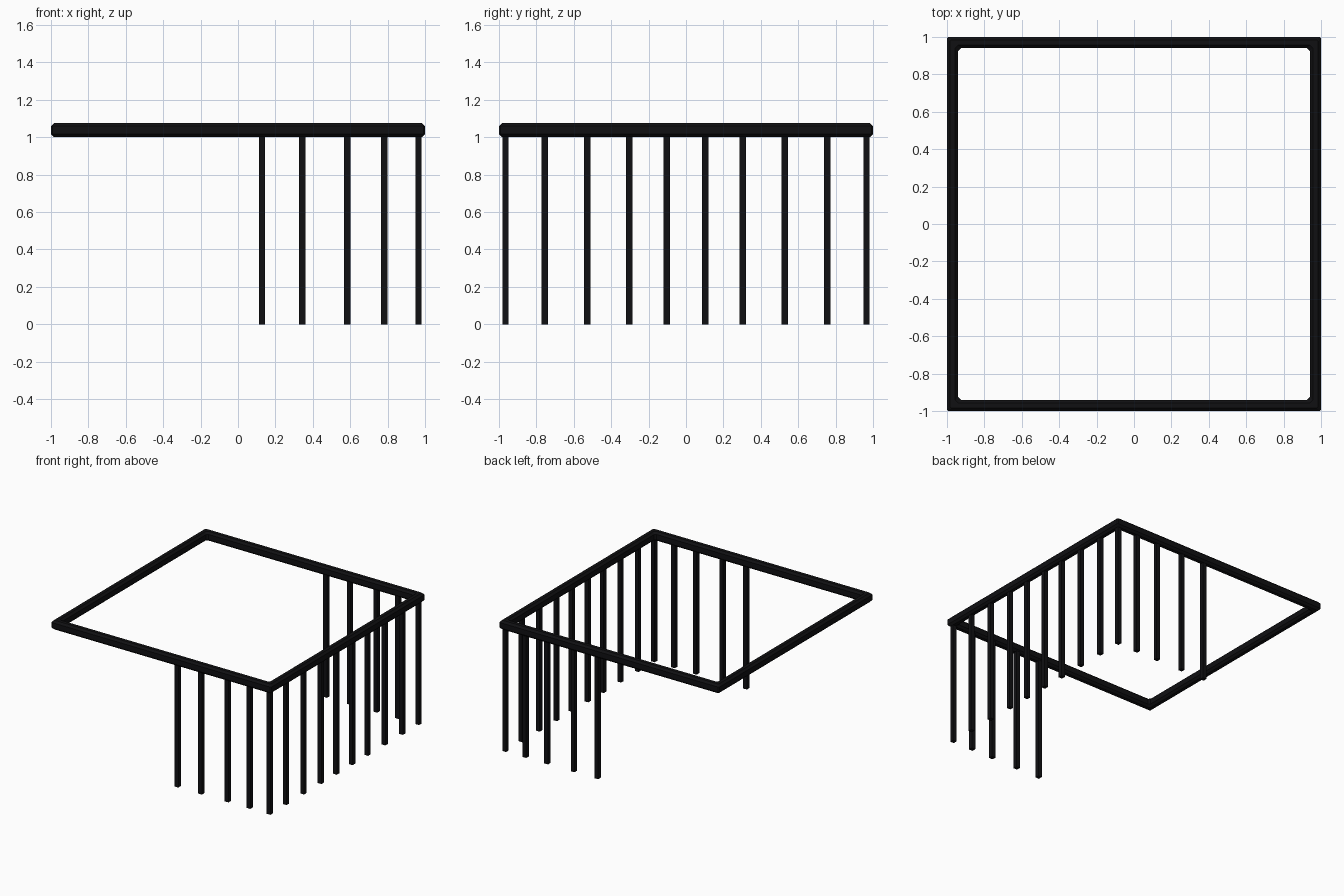
import bpy, bmesh

if "Cube" in bpy.data.objects:
    bpy.data.objects.remove(bpy.data.objects["Cube"])

black = bpy.data.materials.new("black_paint")
black.diffuse_color = (0.005, 0.005, 0.006, 1)
black.use_nodes = True
black.node_tree.nodes["Principled BSDF"].inputs["Base Color"].default_value = black.diffuse_color


def finish(name, bm):
    bmesh.ops.recalc_face_normals(bm, faces=bm.faces)
    me = bpy.data.meshes.new(name)
    bm.to_mesh(me)
    bm.free()
    me.materials.append(black)
    ob = bpy.data.objects.new(name, me)
    bpy.context.collection.objects.link(ob)
    return ob


# Top rail: bevelled section (half-width, height) swept round a square with clipped corners
section = [(1.0, 1.016), (1.0, 1.059), (0.984, 1.075), (0.956, 1.075),
           (0.94, 1.059), (0.94, 1.016), (0.956, 1.0), (0.984, 1.0)]


def clipped_square(h):
    c = 0.008 if h > 0.97 else 0.015
    k = h - c
    return [(h, -k), (h, k), (k, h), (-k, h), (-h, k), (-h, -k), (-k, -h), (k, -h)]


bm = bmesh.new()
loops = [[bm.verts.new((x, y, z)) for x, y in clipped_square(h)] for h, z in section]
for i in range(8):
    a, b = loops[i], loops[(i + 1) % 8]
    for j in range(8):
        k = (j + 1) % 8
        bm.faces.new((a[j], a[k], b[k], b[j]))
finish("top_rail", bm)


# Square balusters
def baluster(name, x, y, top=1.01, w=0.034):
    bm = bmesh.new()
    bmesh.ops.create_cube(bm, size=1)
    for v in bm.verts:
        v.co = (x + v.co.x * w, y + v.co.y * w, (v.co.z + 0.5) * top)
    finish(name, bm)


edge = 0.965
for side, s in (("front", -1), ("back", 1)):
    for x in (0.128, 0.343, 0.584, 0.782):
        baluster(side + "_baluster", x, s * edge)
    for y in (0.103, 0.303, 0.528, 0.755, edge):
        baluster("right_baluster", edge, s * y)
